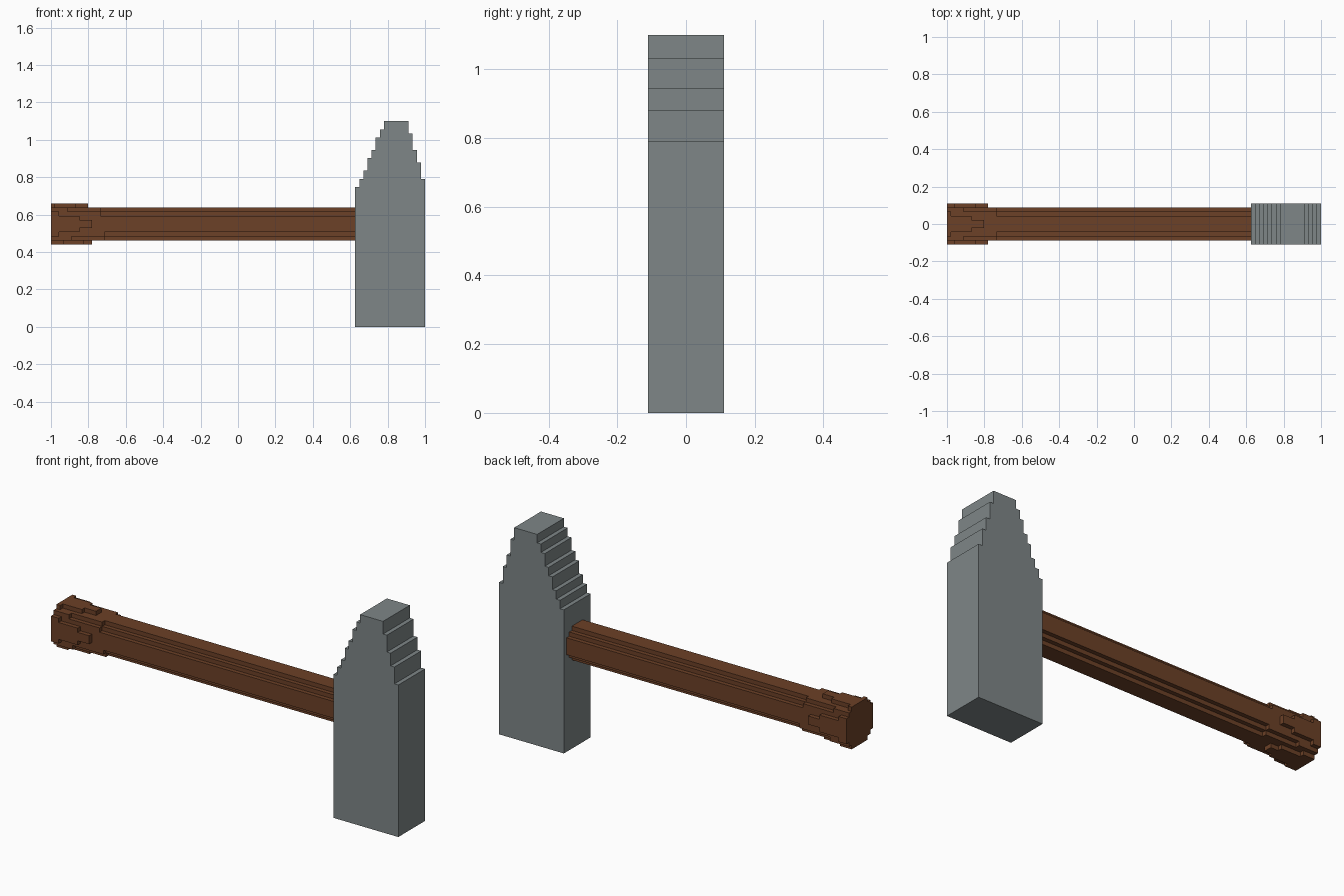
import bpy, bmesh
from math import hypot
from mathutils import Vector

if "Cube" in bpy.data.objects:
    bpy.data.objects.remove(bpy.data.objects["Cube"])

V = 2 / 91            # voxel size
AXIS_Z = 25 * V       # height of the handle axis
HANDLE_LEN = 74       # handle length in voxels


def make_object(name, bm, color):
    bmesh.ops.recalc_face_normals(bm, faces=bm.faces)
    mesh = bpy.data.meshes.new(name)
    bm.to_mesh(mesh)
    bm.free()
    mat = bpy.data.materials.new(name + "_material")
    mat.diffuse_color = (*color, 1)
    mat.use_nodes = True
    mat.node_tree.nodes["Principled BSDF"].inputs["Base Color"].default_value = mat.diffuse_color
    mesh.materials.append(mat)
    obj = bpy.data.objects.new(name, mesh)
    bpy.context.collection.objects.link(obj)
    return obj


# Hammer head: stepped wedge profile extruded across y (heights in voxels)
left_steps = [34, 36, 38, 41, 43, 46, 48]
right_steps = [50, 47, 43, 40, 36]
columns = left_steps + [50] * 6 + right_steps[1:]
profile = [(74, 0)]
for i, h in enumerate(columns):
    for p in ((74 + i, h), (75 + i, h)):
        # extend a flat run instead of adding collinear points
        if len(profile) > 2 and profile[-1][1] == profile[-2][1] == p[1]:
            profile[-1] = p
        elif p != profile[-1]:
            profile.append(p)
profile.append((91, 0))

bm = bmesh.new()
face = bm.faces.new([bm.verts.new((-1 + x * V, -5 * V, z * V)) for x, z in profile])
ext = bmesh.ops.extrude_face_region(bm, geom=[face])
bmesh.ops.translate(bm, vec=(0, 10 * V, 0),
                    verts=[v for v in ext["geom"] if isinstance(v, bmesh.types.BMVert)])
make_object("hammer_head", bm, (0.21, 0.24, 0.245))


# Handle: round bar with a flared grip end, stepped on the voxel grid
def solid(c):
    n, j, k = c
    if not 0 <= n < HANDLE_LEN:
        return False
    radius = max(4.0, 5.31 - 0.08 * (n + 0.5))
    return hypot(j + 0.5, k + 0.55) <= radius


bm = bmesh.new()
cells = [(n, j, k) for n in range(HANDLE_LEN)
         for j in range(-5, 5) for k in range(-5, 5) if solid((n, j, k))]
for cell in cells:
    for axis in range(3):
        for side in (0, 1):
            other = list(cell)
            other[axis] += 1 if side else -1
            if solid(other):
                continue
            quad = []
            for a, b in ((0, 0), (1, 0), (1, 1), (0, 1)):
                p = Vector(cell)
                p[axis] += side
                p[(axis + 1) % 3] += a
                p[(axis + 2) % 3] += b
                quad.append(bm.verts.new(p * V + Vector((-1, 0, AXIS_Z))))
            bm.faces.new(quad if side else quad[::-1])
bmesh.ops.remove_doubles(bm, verts=bm.verts, dist=V * 0.01)
bmesh.ops.dissolve_limit(bm, angle_limit=0.02, verts=bm.verts, edges=bm.edges)
make_object("handle", bm, (0.15, 0.052, 0.02))
